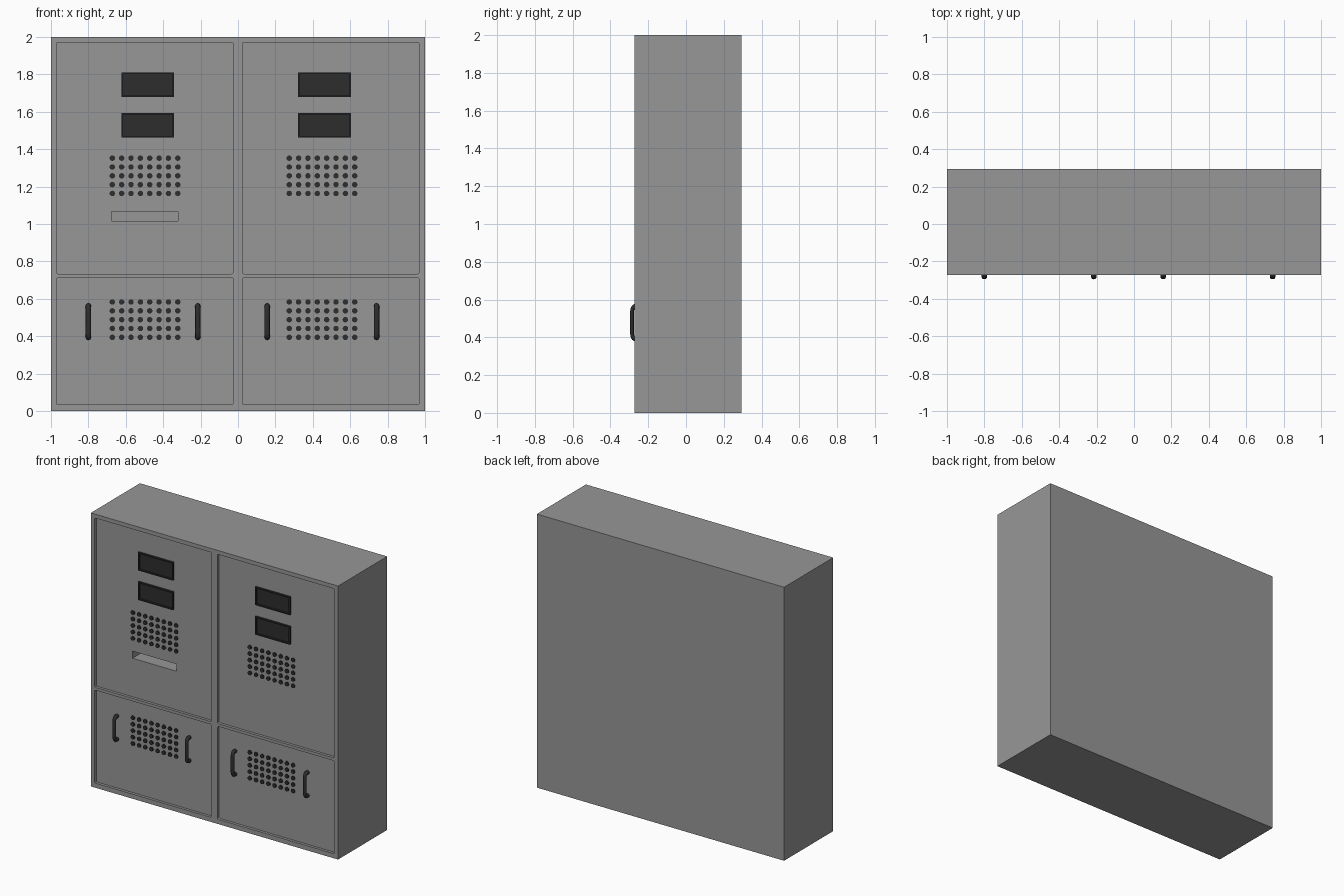
import bpy, bmesh, math
from mathutils import Matrix

if "Cube" in bpy.data.objects:
    bpy.data.objects.remove(bpy.data.objects["Cube"])

FRONT, BACK, RECESS = -0.272, 0.295, 0.02
PANEL_Y = FRONT + RECESS
SHIFT = 0.946  # spacing between left and right fittings


def material(name, v):
    m = bpy.data.materials.new(name)
    m.diffuse_color = (v, v, v, 1)
    m.use_nodes = True
    m.node_tree.nodes["Principled BSDF"].inputs["Base Color"].default_value = m.diffuse_color
    return m


grey, dark = material("grey_metal", 0.31), material("dark_metal", 0.027)


def add_box(bm, x0, x1, y0, y1, z0, z1, corner=0):
    t = Matrix.Translation(((x0 + x1) / 2, (y0 + y1) / 2, (z0 + z1) / 2))
    s = Matrix.Diagonal((x1 - x0, y1 - y0, z1 - z0, 1))
    verts = bmesh.ops.create_cube(bm, size=1, matrix=t @ s)["verts"]
    if corner:
        edges = [e for e in {e for v in verts for e in v.link_edges}
                 if abs(e.verts[0].co.y - e.verts[1].co.y) > 1e-4]
        bmesh.ops.bevel(bm, geom=edges, offset=corner, segments=3,
                        profile=0.5, affect='EDGES')


def add_dot(bm, x, z):
    m = Matrix.Translation((x, PANEL_Y, z)) @ Matrix.Rotation(math.pi / 2, 4, 'X')
    bmesh.ops.create_cone(bm, cap_ends=True, segments=16, radius1=0.0147,
                          radius2=0.0147, depth=0.016, matrix=m)


def make_object(name, bm, mat):
    mesh = bpy.data.meshes.new(name)
    bmesh.ops.recalc_face_normals(bm, faces=bm.faces)
    bm.to_mesh(mesh)
    bm.free()
    mesh.materials.append(mat)
    ob = bpy.data.objects.new(name, mesh)
    bpy.context.collection.objects.link(ob)
    return ob


def select_only(ob):
    bpy.ops.object.select_all(action='DESELECT')
    ob.select_set(True)
    bpy.context.view_layer.objects.active = ob


def smooth(ob, degrees):
    select_only(ob)
    bpy.ops.object.shade_smooth_by_angle(angle=math.radians(degrees))


def carve(ob, bm):
    cutter = make_object("cutter", bm, grey)
    cutter.hide_render = True
    mod = ob.modifiers.new("carve", 'BOOLEAN')
    mod.operation, mod.solver, mod.object = 'DIFFERENCE', 'EXACT', cutter
    select_only(ob)
    bpy.ops.object.modifier_apply(modifier=mod.name)
    bpy.data.objects.remove(cutter)


# Cabinet block with four recessed door panels
bm = bmesh.new()
add_box(bm, -1, 1, FRONT, BACK, 0, 2)
cabinet = make_object("cabinet", bm, grey)
bm = bmesh.new()
for x0, x1 in ((-0.97, -0.026), (0.024, 0.968)):
    for z0, z1 in ((0.034, 0.713), (0.734, 1.971)):
        add_box(bm, x0, x1, FRONT - 0.1, PANEL_Y, z0, z1, corner=0.008)
carve(cabinet, bm)

# Deep slot in the left door
bm = bmesh.new()
add_box(bm, -0.677, -0.32, PANEL_Y - 0.03, PANEL_Y + 0.12, 1.016, 1.068)
carve(cabinet, bm)
smooth(cabinet, 30)

# Dark display windows: raised rim around a sunken pane
for side, dx in (("left", 0), ("right", SHIFT)):
    for row, z in (("lower", 1.528), ("upper", 1.744)):
        bm = bmesh.new()
        add_box(bm, -0.624 + dx, -0.341 + dx, PANEL_Y - 0.014, PANEL_Y + 0.01,
                z - 0.066, z + 0.066)
        face = min(bm.faces, key=lambda f: f.calc_center_median().y)
        bmesh.ops.inset_individual(bm, faces=[face], thickness=0.012)
        inner = bmesh.ops.extrude_discrete_faces(bm, faces=[face])["faces"][0]
        bmesh.ops.translate(bm, verts=inner.verts, vec=(0, 0.013, 0))
        make_object(f"{side}_{row}_window", bm, dark)

# Grilles of round vent dots
for side, dx in (("left", 0), ("right", SHIFT)):
    for level, top in (("upper", 1.352), ("lower", 0.583)):
        bm = bmesh.new()
        for row in range(5):
            for col in range(8):
                add_dot(bm, -0.672 + dx + 0.05 * col, top - 0.0472 * row)
        smooth(make_object(f"{side}_{level}_vent", bm, dark), 30)


# Bent tube handles, slightly flattened front to back
def handle(name, x):
    flat, r, half = 0.67, 0.025, 0.0845
    out = -(0.286 + PANEL_Y) / flat
    pts = [(0.005, -half)]
    for sign in (-1, 1):
        arc = [(out + r - r * math.sin(a), sign * (half - r + r * math.cos(a)))
               for a in (i * math.pi / 10 for i in range(6))]
        pts += arc if sign < 0 else arc[::-1]
    pts.append((0.005, half))
    curve = bpy.data.curves.new(name, 'CURVE')
    curve.dimensions = '3D'
    curve.bevel_depth, curve.bevel_resolution = 0.0142, 2
    curve.use_fill_caps = True
    s = curve.splines.new('POLY')
    s.points.add(len(pts) - 1)
    for p, (y, z) in zip(s.points, pts):
        p.co = (0, y, z, 1)
    curve.materials.append(dark)
    ob = bpy.data.objects.new(name, curve)
    ob.location, ob.scale = (x, PANEL_Y, 0.478), (1, flat, 1)
    bpy.context.collection.objects.link(ob)
    select_only(ob)
    bpy.ops.object.convert(target='MESH')
    smooth(ob, 50)


for i, x in enumerate((-0.80, -0.215, 0.156, 0.741)):
    handle(f"door_handle_{i + 1}", x)
